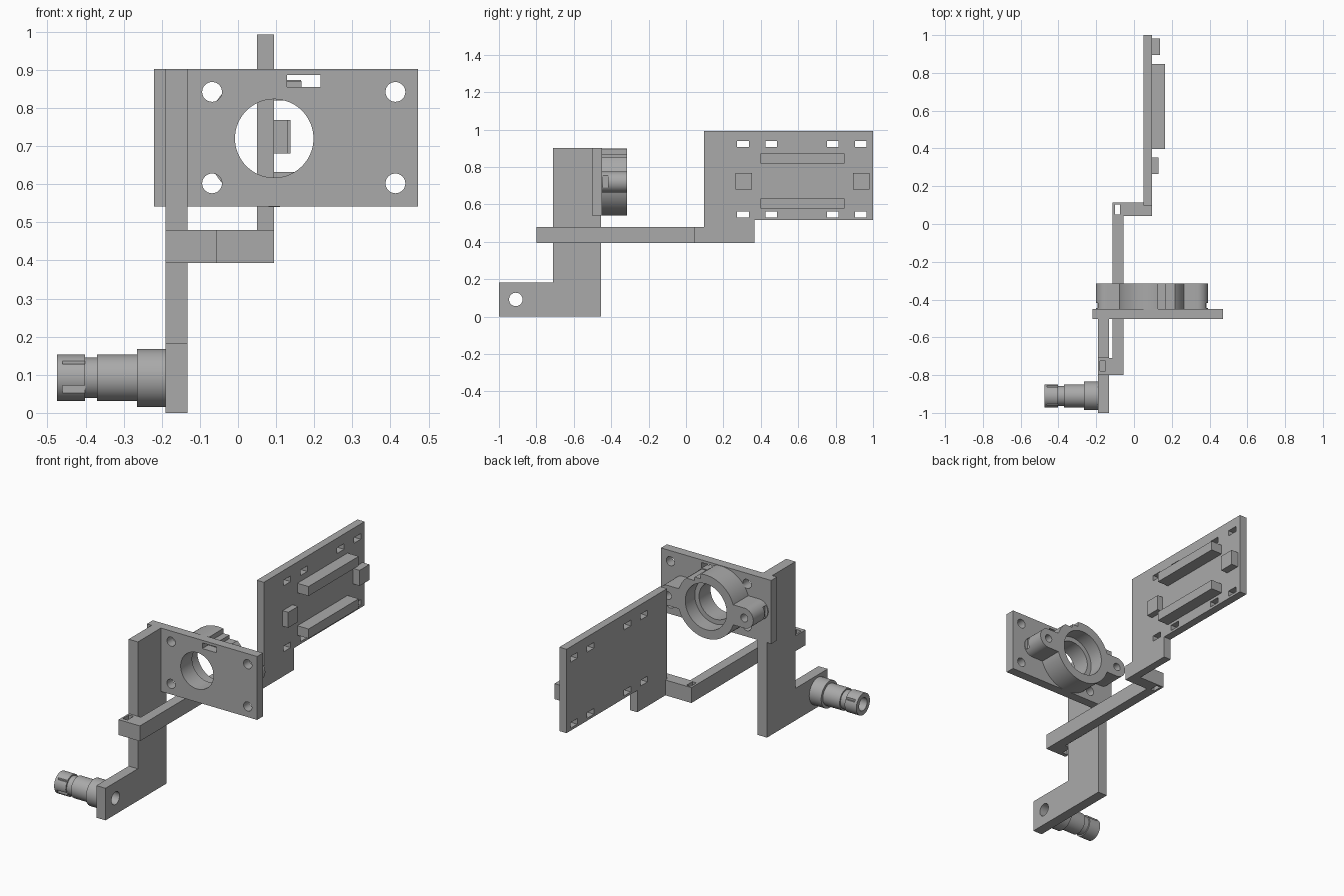
import bpy
import math

if "Cube" in bpy.data.objects:
    bpy.data.objects.remove(bpy.data.objects["Cube"], do_unlink=True)

grey = bpy.data.materials.new("plain grey")
grey.use_nodes = True
colour = (0.4, 0.4, 0.4, 1)
grey.diffuse_color = colour
grey.node_tree.nodes["Principled BSDF"].inputs["Base Color"].default_value = colour


def box(name, x, y, z):
    """Box from (low, high) ranges on each axis."""
    bpy.ops.mesh.primitive_cube_add(size=1)
    ob = bpy.context.object
    ob.name = name
    for v in ob.data.vertices:
        for i, (lo, hi) in enumerate((x, y, z)):
            v.co[i] = hi if v.co[i] > 0 else lo
    ob.data.materials.append(grey)
    return ob


def rod(name, axis, span, a, b, r, sides=64):
    """Cylinder along x or y; a, b are the centre on the other two axes."""
    mid = (span[0] + span[1]) / 2
    loc = (mid, a, b) if axis == "x" else (a, mid, b)
    rot = (0, math.pi / 2, 0) if axis == "x" else (math.pi / 2, 0, 0)
    bpy.ops.mesh.primitive_cylinder_add(vertices=sides, radius=r, depth=span[1] - span[0],
                                        location=loc, rotation=rot)
    ob = bpy.context.object
    ob.name = name
    bpy.ops.object.transform_apply(location=True, rotation=True, scale=True)
    ob.data.materials.append(grey)
    return ob


def combine(ob, others, operation):
    """Apply a boolean with each of the other solids, then remove them."""
    for other in others:
        mod = ob.modifiers.new("solid", "BOOLEAN")
        mod.operation = operation
        mod.solver = "EXACT"
        mod.object = other
        bpy.context.view_layer.objects.active = ob
        bpy.ops.object.modifier_apply(modifier=mod.name)
        bpy.data.objects.remove(other, do_unlink=True)
    return ob


def smooth(ob):
    bpy.ops.object.select_all(action="DESELECT")
    ob.select_set(True)
    bpy.context.view_layer.objects.active = ob
    bpy.ops.object.shade_smooth_by_angle(angle=math.radians(30))


CX, CZ = 0.095, 0.72        # lens axis
EAR = 0.24                  # ear offset from the lens axis
BY, BZ = -0.91, 0.092       # barrel axis

# Front plate with lens opening, corner holes and slot
plate = box("front_plate", (-0.22, 0.472), (-0.503, -0.45), (0.542, 0.902))
cuts = [rod("cut", "y", (-0.6, -0.4), CX, CZ, 0.103)]
cuts += [rod("cut", "y", (-0.6, -0.4), x, z, 0.026, 32)
         for x in (-0.068, 0.413) for z in (0.602, 0.842)]
cuts.append(box("cut", (0.128, 0.217), (-0.6, -0.4), (0.855, 0.887)))
smooth(combine(plate, cuts, "DIFFERENCE"))

# Lens mount ring with two ears
back, front = -0.315, -0.45
ring = rod("mount_ring", "y", (front, back), CX, CZ, 0.18, 96)
ears = [box("ear", (CX - EAR, CX + EAR), (front, back), (CZ - 0.057, CZ + 0.057))]
ears += [rod("ear", "y", (front, back), CX + s * EAR, CZ, 0.057) for s in (-1, 1)]
combine(ring, ears, "UNION")
cuts = [rod("cut", "y", (-0.5, -0.2), CX, CZ, 0.103),
        rod("cut", "y", (-0.40, -0.2), CX, CZ, 0.13),
        box("cut", (0.128, 0.168), (-0.5, -0.2), (0.87, 1)),
        box("cut", (0.166, 0.217), (-0.5, -0.2), (0.85, 1))]
for s in (-1, 1):
    x = CX + s * EAR
    tip = sorted((x + s * 0.04, x + s * 0.08))
    cuts.append(rod("cut", "y", (-0.42, -0.2), x, CZ, 0.022, 32))
    cuts.append(box("cut", tip, (-0.445, -0.418), (0.69, 0.755)))
smooth(combine(ring, cuts, "DIFFERENCE"))

# Upright arm and its foot
arm = box("upright_arm", (-0.19, -0.132), (-0.71, -0.455), (0, 0.902))
combine(arm, [box("foot", (-0.19, -0.132), (-1, -0.6), (0, 0.182))], "UNION")
combine(arm, [rod("cut", "x", (-0.3, 0), BY, BZ, 0.036, 32)], "DIFFERENCE")
smooth(arm)

# Stepped hollow barrel on the foot
barrel = rod("barrel_base", "x", (-0.265, -0.19), BY, BZ, 0.076)
barrel.name = "barrel"
steps = [rod("step", "x", span, BY, BZ, r) for span, r in (
    ((-0.37, -0.25), 0.061), ((-0.41, -0.36), 0.053), ((-0.475, -0.402), 0.061))]
combine(barrel, steps, "UNION")
cuts = [rod("cut", "x", (-0.6, 0), BY, BZ, 0.036, 32)]
cuts += [box("cut", (-0.46, -0.4), sorted((BY + s * 0.046, BY + s * 0.08)),
             (BZ + 0.036 * s - 0.008, BZ + 0.036 * s + 0.016)) for s in (-1, 1)]
cuts.append(box("cut", (-0.46, -0.4), (BY - 0.08, BY - 0.042), (0.128, 0.143)))
smooth(combine(barrel, cuts, "DIFFERENCE"))

# Long rail with a hooked front end and a cross end
LOW, HIGH = 0.393, 0.48
rail = box("long_rail", (-0.113, -0.056), (-0.8, 0.113), (LOW, HIGH))
combine(rail, [box("hook", (-0.19, -0.08), (-0.8, -0.71), (LOW, HIGH)),
               box("cross_end", (-0.08, 0.095), (0.042, 0.113), (LOW, HIGH))], "UNION")
combine(rail, [box("cut", (-0.18, -0.15), (-0.777, -0.724), (0, 1)),
               box("cut", (-0.1, -0.075), (0.05, 0.102), (0, 1))], "DIFFERENCE")

# Rear panel with lower tab and rows of slots
panel = box("rear_panel", (0.05, 0.095), (0.097, 1), (0.517, 0.993))
combine(panel, [box("tab", (0.05, 0.095), (0.097, 0.365), (LOW, 0.6))], "UNION")
slots = [box("cut", (0, 0.2), (y - 0.031, y + 0.031), (z - 0.016, z + 0.016))
         for y in (0.305, 0.455, 0.785, 0.935) for z in (0.547, 0.922)]
combine(panel, slots, "DIFFERENCE")

# Bars and blocks on the panel
for i, z in enumerate((0.605, 0.846)):
    box(f"panel_bar_{i + 1}", (0.09, 0.165), (0.397, 0.847), (z - 0.027, z + 0.027))
for i, (y, x) in enumerate(((0.309, 0.13), (0.938, 0.138))):
    box(f"panel_block_{i + 1}", (0.09, x), (y - 0.044, y + 0.044), (0.68, 0.768))
